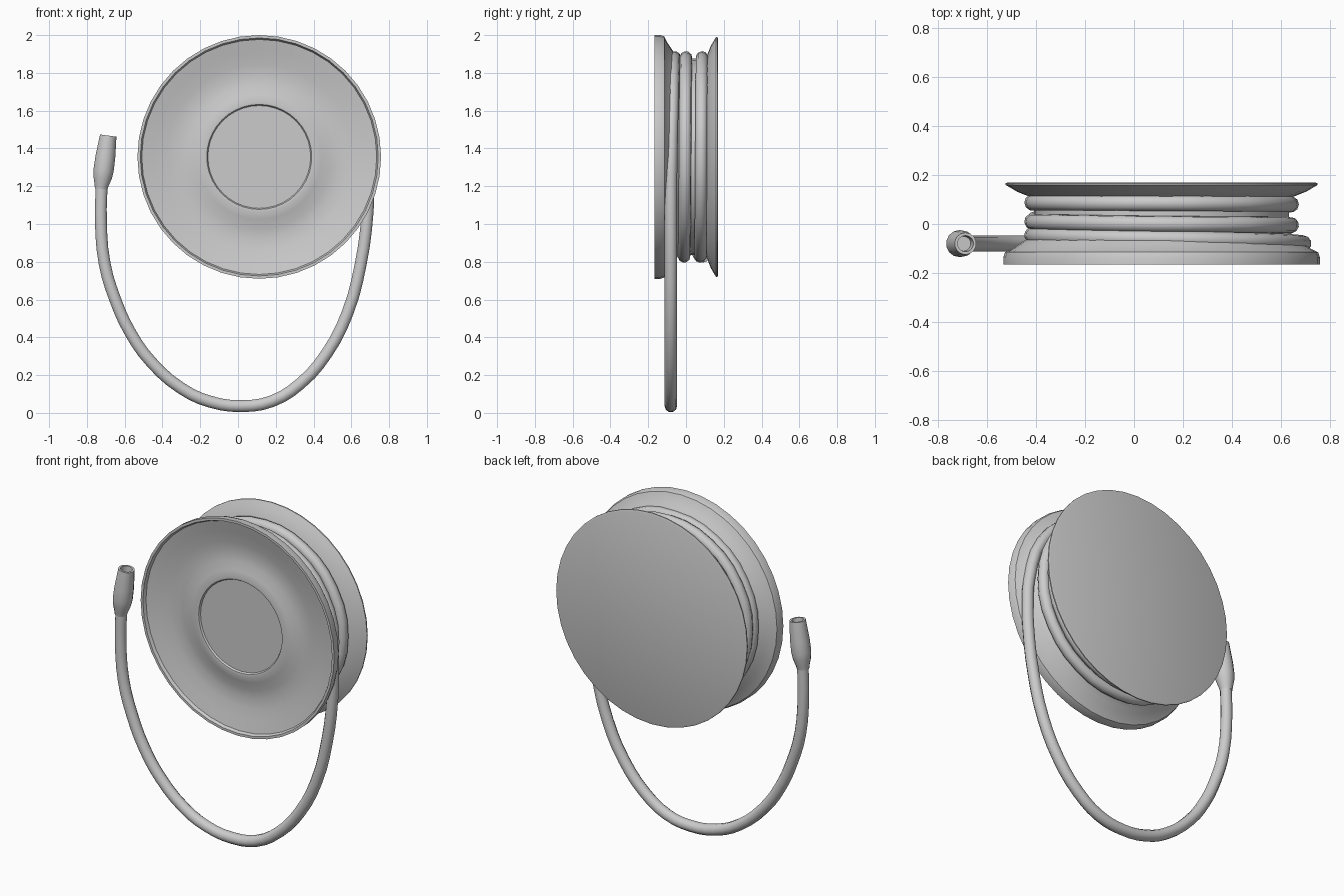
import bpy, bmesh, math
from mathutils import Vector, Matrix

if "Cube" in bpy.data.objects:
    bpy.data.objects.remove(bpy.data.objects["Cube"])

CX, CZ = 0.1125, 1.355


def lathe(name, profile, segs, matrix, angle=35):
    """Revolve (radius, height) points round local z; radius 0 gives a pole."""
    bm = bmesh.new()
    rings = []
    for r, h in profile:
        if r == 0:
            rings.append([bm.verts.new((0, 0, h))])
        else:
            rings.append([bm.verts.new((r * math.cos(2 * math.pi * i / segs),
                                        r * math.sin(2 * math.pi * i / segs), h))
                          for i in range(segs)])
    for a, b in zip(rings, rings[1:]):
        for i in range(segs):
            j = (i + 1) % segs
            quad = [a[i % len(a)], a[j % len(a)], b[j % len(b)], b[i % len(b)]]
            bm.faces.new(list(dict.fromkeys(quad)))
    bmesh.ops.recalc_face_normals(bm, faces=bm.faces)
    bm.transform(matrix)
    me = bpy.data.meshes.new(name)
    bm.to_mesh(me)
    bm.free()
    ob = bpy.data.objects.new(name, me)
    bpy.context.collection.objects.link(ob)
    smooth(ob, angle)
    return ob


def smooth(ob, angle):
    bpy.ops.object.select_all(action='DESELECT')
    ob.select_set(True)
    bpy.context.view_layer.objects.active = ob
    bpy.ops.object.shade_smooth_by_angle(angle=math.radians(angle))


# Reel: dished front, two flared flanges, drum and flat back
reel_profile = [
    (0, -0.128), (0.272, -0.128), (0.278, -0.138), (0.29, -0.14),
    (0.33, -0.130), (0.38, -0.117), (0.43, -0.112), (0.49, -0.118),
    (0.56, -0.134), (0.622, -0.148), (0.63, -0.166), (0.645, -0.166),
    (0.645, -0.135), (0.638, -0.115), (0.61, -0.102), (0.585, -0.085),
    (0.56, -0.068), (0.535, -0.05), (0.52, -0.03),
    (0.52, 0.105), (0.555, 0.118), (0.59, 0.132), (0.62, 0.15),
    (0.636, 0.159), (0.636, 0.166), (0.625, 0.17), (0, 0.17)]
to_y = Matrix.Translation((CX, 0, CZ)) @ Matrix.Rotation(-math.pi / 2, 4, 'X')
lathe("reel", reel_profile, 40, to_y)

# Hose: hanging loop that climbs onto the drum and winds around it
HY = -0.08
loop = [(-0.722, 1.20), (-0.726, 1.02), (-0.706, 0.79), (-0.65, 0.60),
        (-0.57, 0.425), (-0.46, 0.27), (-0.3, 0.13), (-0.15, 0.06),
        (0.02, 0.036), (0.18, 0.062), (0.33, 0.155), (0.47, 0.315),
        (0.58, 0.53), (0.65, 0.79), (0.685, 1.05), (0.69, 1.2)]
path = [(x, HY, z) for x, z in loop]

# Sideways position of the winding at each angle
keys = [(0, -0.078), (90, -0.06), (180, -0.045), (270, -0.01), (450, 0.0),
        (540, 0.01), (630, 0.075), (720, 0.08), (810, 0.085), (990, 0.09)]
for deg in range(0, 991, 30):
    for (a0, y0), (a1, y1) in zip(keys, keys[1:]):
        if a0 <= deg <= a1:
            y = y0 + (y1 - y0) * (deg - a0) / (a1 - a0)
    r = 0.527 + 0.043 * max(0, 1 - deg / 90)
    t = math.radians(deg)
    path.append((CX + r * math.cos(t), y, CZ + r * math.sin(t)))

cu = bpy.data.curves.new("hose", 'CURVE')
cu.dimensions = '3D'
cu.bevel_depth = 0.033
cu.bevel_resolution = 3
cu.resolution_u = 3
cu.use_fill_caps = True
sp = cu.splines.new('BEZIER')
sp.bezier_points.add(len(path) - 1)
for p, co in zip(sp.bezier_points, path):
    p.co = co
    p.handle_left_type = p.handle_right_type = 'AUTO'
hose = bpy.data.objects.new("hose", cu)
bpy.context.collection.objects.link(hose)
bpy.ops.object.select_all(action='DESELECT')
hose.select_set(True)
bpy.context.view_layer.objects.active = hose
bpy.ops.object.convert(target='MESH')
smooth(bpy.context.view_layer.objects.active, 40)

# Nozzle: hollow tapered tip on the free end
base, tip = Vector((-0.725, HY, 1.185)), Vector((-0.687, HY, 1.468))
axis = tip - base
L = axis.length
nozzle_profile = [(0, 0), (0.034, 0), (0.038, 0.02), (0.05, 0.06),
                  (0.055, 0.10), (0.054, 0.17), (0.045, L), (0.033, L),
                  (0.03, L - 0.06), (0, L - 0.06)]
lathe("nozzle", nozzle_profile, 14,
      Matrix.Translation(base) @ axis.to_track_quat('Z', 'Y').to_matrix().to_4x4())
